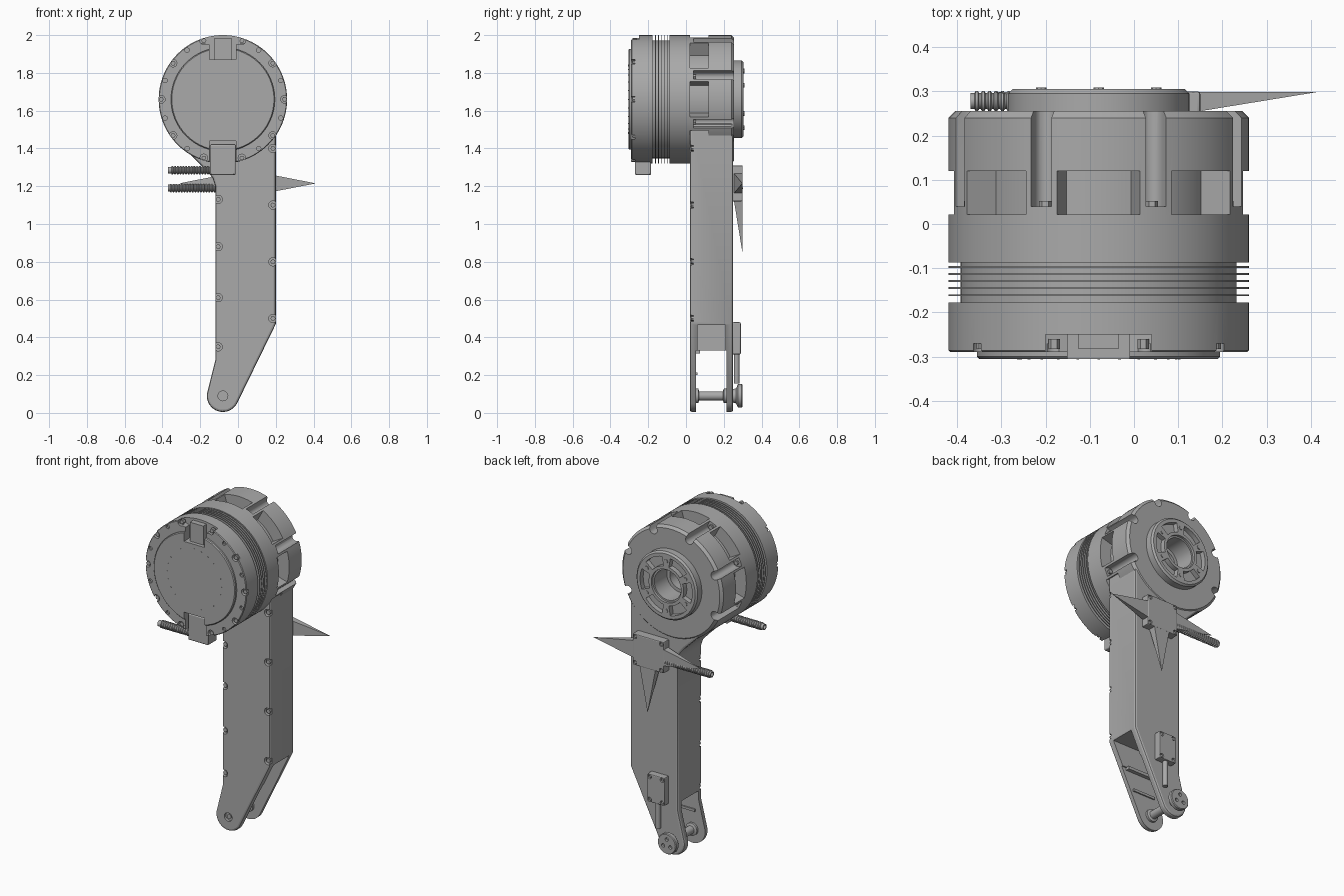
import bpy, bmesh, math
from mathutils import Vector

cube = bpy.data.objects.get("Cube")
if cube:
    bpy.data.objects.remove(cube, do_unlink=True)

CX, CZ, R = -0.08, 1.66, 0.34      # motor axis and radius
PIVOT = (CX, 0.09)                 # lower joint axis

grey = bpy.data.materials.new("metal grey")
grey.use_nodes = True
COLOR = (0.4, 0.4, 0.4, 1)
grey.diffuse_color = COLOR
grey.node_tree.nodes["Principled BSDF"].inputs["Base Color"].default_value = COLOR


def finish(name, bm, smooth=True):
    bmesh.ops.remove_doubles(bm, verts=bm.verts, dist=1e-5)
    bmesh.ops.recalc_face_normals(bm, faces=bm.faces)
    mesh = bpy.data.meshes.new(name)
    bm.to_mesh(mesh)
    bm.free()
    mesh.materials.append(grey)
    ob = bpy.data.objects.new(name, mesh)
    bpy.context.collection.objects.link(ob)
    if smooth:
        shade(ob)
    return ob


def activate(ob):
    bpy.ops.object.select_all(action='DESELECT')
    ob.select_set(True)
    bpy.context.view_layer.objects.active = ob


def shade(ob):
    activate(ob)
    bpy.ops.object.shade_smooth_by_angle(angle=math.radians(30))


def add_prism(bm, outline, y0, y1):
    """Extrude an (x, z) outline along y."""
    a = [bm.verts.new((x, y0, z)) for x, z in outline]
    b = [bm.verts.new((x, y1, z)) for x, z in outline]
    bm.faces.new(a)
    bm.faces.new(b[::-1])
    n = len(a)
    for i in range(n):
        j = (i + 1) % n
        bm.faces.new((a[i], b[i], b[j], a[j]))


def prisms(name, items):
    bm = bmesh.new()
    for outline, y0, y1 in items:
        add_prism(bm, outline, y0, y1)
    return finish(name, bm)


def arc(x, z, r, start, end, n):
    steps = [math.radians(start + (end - start) * i / n) for i in range(n + 1)]
    return [(x + r * math.cos(t), z + r * math.sin(t)) for t in steps]


def circle(x, z, r, n=16):
    return arc(x, z, r, 0, 360, n)[:-1]


def rect(x0, x1, z0, z1):
    return [(x0, z0), (x1, z0), (x1, z1), (x0, z1)]


def sector(angle, half, r0, r1):
    return (arc(CX, CZ, r1, angle - half, angle + half, 8)
            + arc(CX, CZ, r0, angle + half, angle - half, 8))


def polar(angle, r):
    t = math.radians(angle)
    return CX + r * math.cos(t), CZ + r * math.sin(t)


def lathe(name, profile, x=CX, z=CZ, n=96, closed=False):
    """Turn a (radius, y) profile about an axis parallel to y."""
    bm = bmesh.new()
    rings = [[bm.verts.new((x + r * math.cos(math.tau * k / n), y,
                            z + r * math.sin(math.tau * k / n))) for k in range(n)]
             for r, y in profile]
    pairs = list(zip(rings, rings[1:])) + ([(rings[-1], rings[0])] if closed else [])
    for a, b in pairs:
        for k in range(n):
            j = (k + 1) % n
            bm.faces.new((a[k], a[j], b[j], b[k]))
    bmesh.ops.remove_doubles(bm, verts=bm.verts, dist=1e-5)
    return finish(name, bm)


def cut(ob, items):
    for item in items:
        tool = prisms("cutter", [item])
        mod = ob.modifiers.new("cut", 'BOOLEAN')
        mod.operation, mod.solver, mod.object = 'DIFFERENCE', 'EXACT', tool
        activate(ob)
        bpy.ops.object.modifier_apply(modifier=mod.name)
        bpy.data.objects.remove(tool, do_unlink=True)
    shade(ob)


def bevel(ob, width, segments=2):
    mod = ob.modifiers.new("bevel", 'BEVEL')
    mod.width, mod.segments, mod.limit_method = width, segments, 'ANGLE'
    mod.angle_limit = math.radians(40)
    activate(ob)
    bpy.ops.object.modifier_apply(modifier=mod.name)


# Motor body with cooling fins
profile = [(0, -0.29), (R - 0.004, -0.29), (R, -0.286), (R, -0.178), (0.312, -0.178)]
for i in range(5):
    y = -0.163 + i * 0.016
    profile += [(0.312, y), (R, y), (R, y + 0.004), (0.312, y + 0.004)]
profile += [(0.312, -0.087), (R, -0.087), (R, 0.02), (0, 0.02)]
motor = lathe("motor_body", profile)
top_notch = [(-0.15, 1.87), (-0.01, 1.87), (-0.01, 1.95), (0.04, 1.96),
             (0.04, 2.1), (-0.2, 2.1), (-0.2, 1.96), (-0.15, 1.95)]
low_notch = rect(-0.15, -0.01, 1.2, 1.44)
notches = [(top_notch, -0.4, -0.25), (low_notch, -0.4, -0.25)]
screws = [36 * i for i in range(10)]
cut(motor, notches + [(circle(*polar(a, 0.326), 0.02), -0.4, -0.27) for a in screws]
    + [(circle(*polar(a + 18, 0.322), 0.012, 10), -0.4, -0.275) for a in screws])
cover = lathe("motor_cover", [(0, -0.285), (0.275, -0.285), (0.275, -0.3),
                              (0.27, -0.305), (0, -0.305)])
cut(cover, notches)
prisms("motor_screws", [(circle(*polar(a, 0.326), 0.013, 6), -0.283, -0.26) for a in screws])
prisms("cover_dots", [(circle(*polar(15 * i, 0.182), 0.003, 6), -0.307, -0.3)
                      for i in range(24)])

# Connectors at the top and bottom of the motor
prisms("top_connector", [(rect(-0.125, -0.035, 1.87, 1.985), -0.283, -0.245)])
plug = prisms("cable_block", [(rect(-0.148, -0.012, 1.26, 1.42), -0.27, -0.185)])
bevel(plug, 0.006)

# Slotted housing behind the motor
housing = lathe("joint_housing", [
    (0, 0.1), (0.07, 0.1), (0.07, 0.17), (0.105, 0.17), (0.105, 0.255),
    (0.325, 0.255), (R, 0.24), (R, 0.015), (0, 0.015)])
windows = [(sector(a, 16, 0.265, 0.4), 0.021, 0.12) for a in (-45, 0, 45, 90, 135, 180)]
slots = []
for a in [22.5 + 45 * i for i in range(8) if i not in (5, 6)]:
    c, s = math.cos(math.radians(a)), math.sin(math.radians(a))
    x, z = polar(a, 0.315)
    outer = [(x - 0.025 * s + 0.1 * c, z + 0.025 * c + 0.1 * s),
             (x + 0.025 * s + 0.1 * c, z - 0.025 * c + 0.1 * s)]
    slots.append((arc(x, z, 0.025, a + 270, a + 90, 10) + outer, 0.04, 0.3))
cut(housing, windows + slots)
prisms("housing_screws", [(circle(*polar(22.5 + 45 * i, 0.315), 0.014, 6), 0.03, 0.052)
                          for i in range(8)])

# Output flange with six pockets
flange = lathe("output_flange", [(0.1, 0.25), (0.205, 0.25), (0.205, 0.295), (0.195, 0.305),
                                 (0.1, 0.305)], closed=True)
cut(flange, [(sector(60 * i, 21, 0.118, 0.175), 0.275, 0.4) for i in range(6)])
lathe("flange_lip", [(0.09, 0.16), (0.1, 0.16), (0.1, 0.29), (0.09, 0.29)], closed=True)
prisms("flange_screws", [(circle(*polar(30 + 60 * i, 0.15), 0.012, 8), 0.3, 0.309)
                         for i in range(6)])

# Leg with forked lower end
px, pz = PIVOT
outline = (arc(px, pz, 0.085, 172, 332, 20)
           + [(0.2, 0.47), (0.2, 1.53), (0.1, 1.55), (-0.25, 1.55), (-0.335, 1.45),
              (-0.17, 1.285), (-0.135, 1.245), (-0.12, 1.2), (-0.12, 0.28)])
leg = prisms("leg", [(outline, 0.02, 0.25)])
bevel(leg, 0.012)
edge_points = [(0.185, z) for z in (1.4, 1.1, 0.8, 0.5)] + \
              [(-0.105, z) for z in (1.13, 0.88, 0.61, 0.35)]
pocket = [(-0.085, 0.3), (0.4, 0.3), (0.4, 0.465), (-0.085, 0.465)]
cut(leg, [(rect(-0.5, 0.5, -0.1, 0.33), 0.052, 0.215), (pocket, 0.06, 0.21)]
    + [(circle(x, z, 0.022, 14), -0.1, 0.04) for x, z in edge_points]
    + [(circle(px, pz, 0.026), -0.1, 0.035)]
    + [(circle(CX, CZ, 0.262, 64), -0.1, 0.4)])
prisms("leg_screws", [(circle(x, z, 0.013, 8), 0.026, 0.045) for x, z in edge_points])
prisms("fork_ribs", [(rect(-0.1, 0.1, 0.315, 0.333), 0.05, 0.075),
                     (rect(-0.1, 0.05, 0.2, 0.215), 0.05, 0.06)])

# Lower pivot pin and three-hole knob
lathe("pivot_pin", [(0, 0.028), (0.014, 0.028), (0.014, 0.045), (0.038, 0.045),
                    (0.038, 0.065), (0.024, 0.07), (0.024, 0.195), (0.038, 0.2),
                    (0.038, 0.25), (0, 0.25)], px, pz, 32)
knob = lathe("pivot_knob", [(0, 0.245), (0.035, 0.245), (0.04, 0.265), (0.062, 0.275),
                            (0.062, 0.295), (0.058, 0.3), (0, 0.3)], px, pz, 40)
cut(knob, [(circle(px + 0.028 * math.cos(t), pz + 0.028 * math.sin(t), 0.011), 0.285, 0.4)
           for t in (math.pi / 2, math.pi * 7 / 6, math.pi * 11 / 6)])


# Sensor boxes on the back of the leg
def sensor(name, x, z, w, h, y1):
    box = prisms(name, [(rect(x - w, x + w, z - h, z + h), 0.245, y1)])
    bevel(box, 0.006)
    corners = [(x + i * (w - 0.016), z + j * (h - 0.016)) for i in (-1, 1) for j in (-1, 1)]
    cut(box, [(circle(a, b, 0.013, 12), y1 - 0.012, 0.4) for a, b in corners])
    prisms(name + "_screws", [(circle(a, b, 0.008, 8), 0.26, y1 - 0.004) for a, b in corners])


sensor("upper_sensor", 0.045, 1.215, 0.105, 0.095, 0.3)
sensor("lower_sensor", 0.0, 0.395, 0.058, 0.085, 0.29)


# Ridged cables and sensor rod, turned on y and then rotated
def lay(ob, x, y, z, axis):
    ob.rotation_euler[axis] = math.radians(-90 if axis == 0 else 90)
    ob.location = (x, y, z)


for name, y, z, length in (("front_cable", -0.228, 1.285, 0.26), ("back_cable", 0.278, 1.19, 0.31)):
    ridges = [(0.012, length), (0.012, 0)]
    for i in range(int(length / 0.0145)):
        y0 = i * 0.0145
        ridges += [(0.018, y0), (0.023, y0 + 0.003), (0.023, y0 + 0.008), (0.018, y0 + 0.011)]
    lay(lathe(name, ridges + [(0.018, length)], 0, 0, 20, True), -0.11 if y < 0 else -0.06, y, z, 2)
rod = lathe("sensor_rod", [(0, 0), (0.015, 0), (0.015, 0.17), (0, 0.17)], 0, 0, 20)
lay(rod, 0.0, 0.268, 0.325, 0)

# Tapered spikes pointing left, right and down from the upper sensor
for name, dx, dz in (("left_spike", 1, 0), ("right_spike", -1, 0), ("lower_spike", 0, -1)):
    bm = bmesh.new()
    center = Vector((0.05, 0, 1.215))
    along, side = Vector((dx, 0, dz)), Vector((dz, 0, dx))
    base = [center + along * 0.08 + side * s * 0.055 + Vector((0, y, 0))
            for s, y in ((-1, 0.252), (1, 0.252), (1, 0.298), (-1, 0.298))]
    base = [bm.verts.new(v) for v in base]
    tip = bm.verts.new(center + along * 0.362 + Vector((0, 0.298, 0)))
    bm.faces.new(base)
    for i in range(4):
        bm.faces.new((base[i], base[(i + 1) % 4], tip))
    finish(name, bm, smooth=False)
